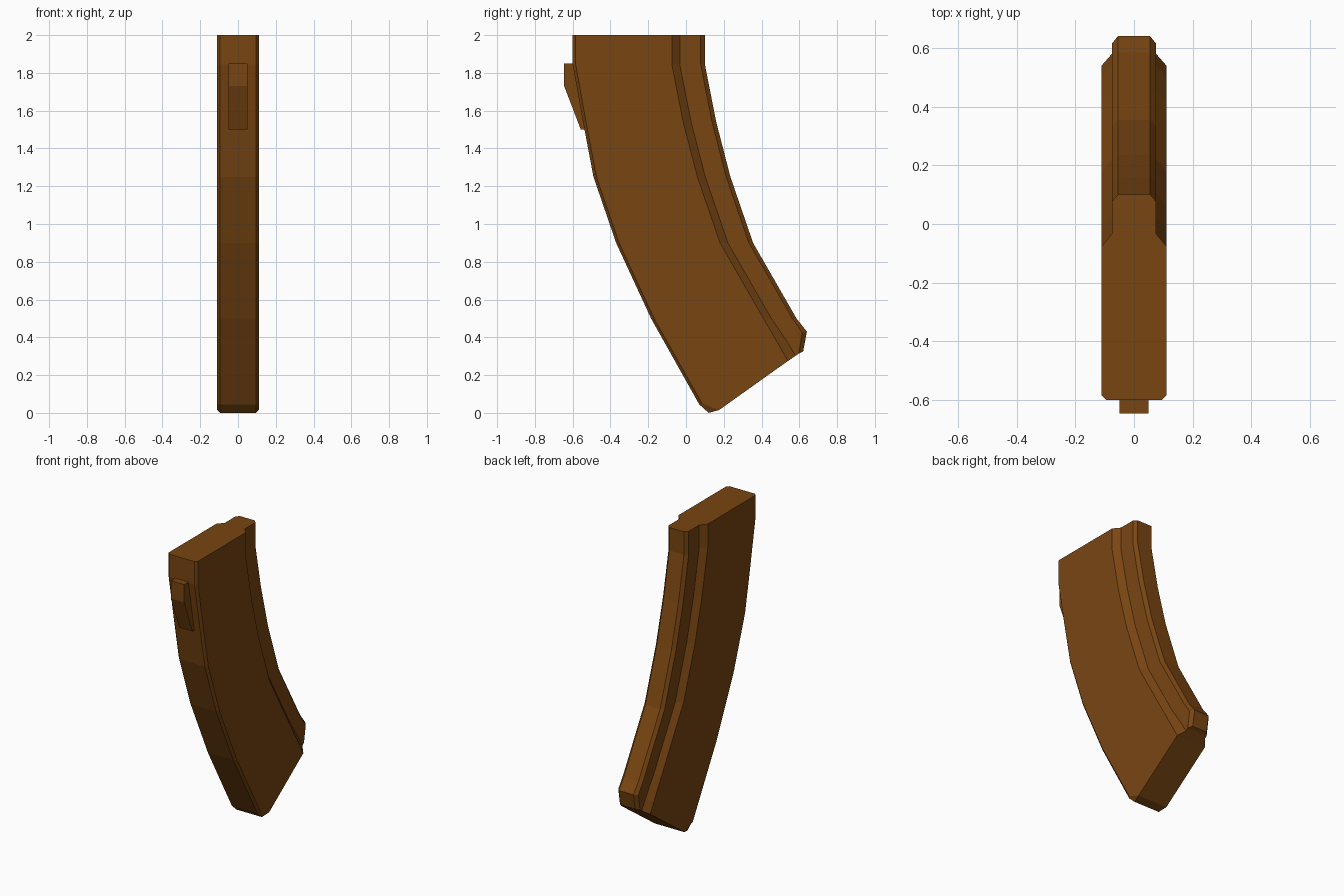
import bpy, bmesh

if "Cube" in bpy.data.objects:
    bpy.data.objects.remove(bpy.data.objects["Cube"])

mat = bpy.data.materials.new("brown")
mat.diffuse_color = (0.19, 0.06, 0.006, 1)
mat.use_nodes = True
mat.node_tree.nodes["Principled BSDF"].inputs["Base Color"].default_value = mat.diffuse_color


def make_object(name, bm):
    bmesh.ops.recalc_face_normals(bm, faces=bm.faces)
    mesh = bpy.data.meshes.new(name)
    bm.to_mesh(mesh)
    bm.free()
    mesh.materials.append(mat)
    obj = bpy.data.objects.new(name, mesh)
    bpy.context.collection.objects.link(obj)
    return obj


# Half widths of the cross-section, from front edge to back edge
half_widths = [0.095, 0.11, 0.11, 0.075, 0.075, 0.055]

# Curved body: (front y, back y, z) per level
levels = [(-0.60, 0.10, 2.0), (-0.60, 0.10, 1.845), (-0.545, 0.16, 1.54),
          (-0.49, 0.235, 1.25), (-0.37, 0.355, 0.90), (-0.185, 0.585, 0.50)]
stations = [[(y, z) for y in (f, f + 0.016, b - 0.175, b - 0.133, b - 0.022, b)]
            for f, b, z in levels]
# Slanted foot with rounded-off corners
stations.append([(0.07, 0.045), (0.085, 0.05), (0.50, 0.345),
                 (0.54, 0.37), (0.615, 0.425), (0.64, 0.43)])
stations.append([(0.12, 0.0), (0.175, 0.015), (0.54, 0.275),
                 (0.58, 0.302), (0.597, 0.314), (0.62, 0.325)])

bm = bmesh.new()
rings = []
for pts in stations:
    left, right = [[bm.verts.new((s * w, y, z)) for w, (y, z) in zip(half_widths, pts)]
                   for s in (-1, 1)]
    rings.append(left + right[::-1])
n = len(rings[0])
for a, b in zip(rings, rings[1:]):
    for i in range(n):
        j = (i + 1) % n
        bm.faces.new((a[i], a[j], b[j], b[i]))
# End caps as strips across the width
for r in (rings[0], rings[-1]):
    for i in range(n // 2 - 1):
        bm.faces.new((r[i], r[i + 1], r[n - 2 - i], r[n - 1 - i]))
make_object("magazine_body", bm)

# Front locking lug
profile = [(-0.645, 1.85), (-0.645, 1.73), (-0.557, 1.50), (-0.52, 1.50), (-0.56, 1.85)]
bm = bmesh.new()
face = bm.faces.new([bm.verts.new((-0.05, y, z)) for y, z in profile])
ext = bmesh.ops.extrude_face_region(bm, geom=[face], use_keep_orig=True)
bmesh.ops.translate(bm, vec=(0.10, 0, 0),
                    verts=[g for g in ext["geom"] if isinstance(g, bmesh.types.BMVert)])
make_object("front_lug", bm)
